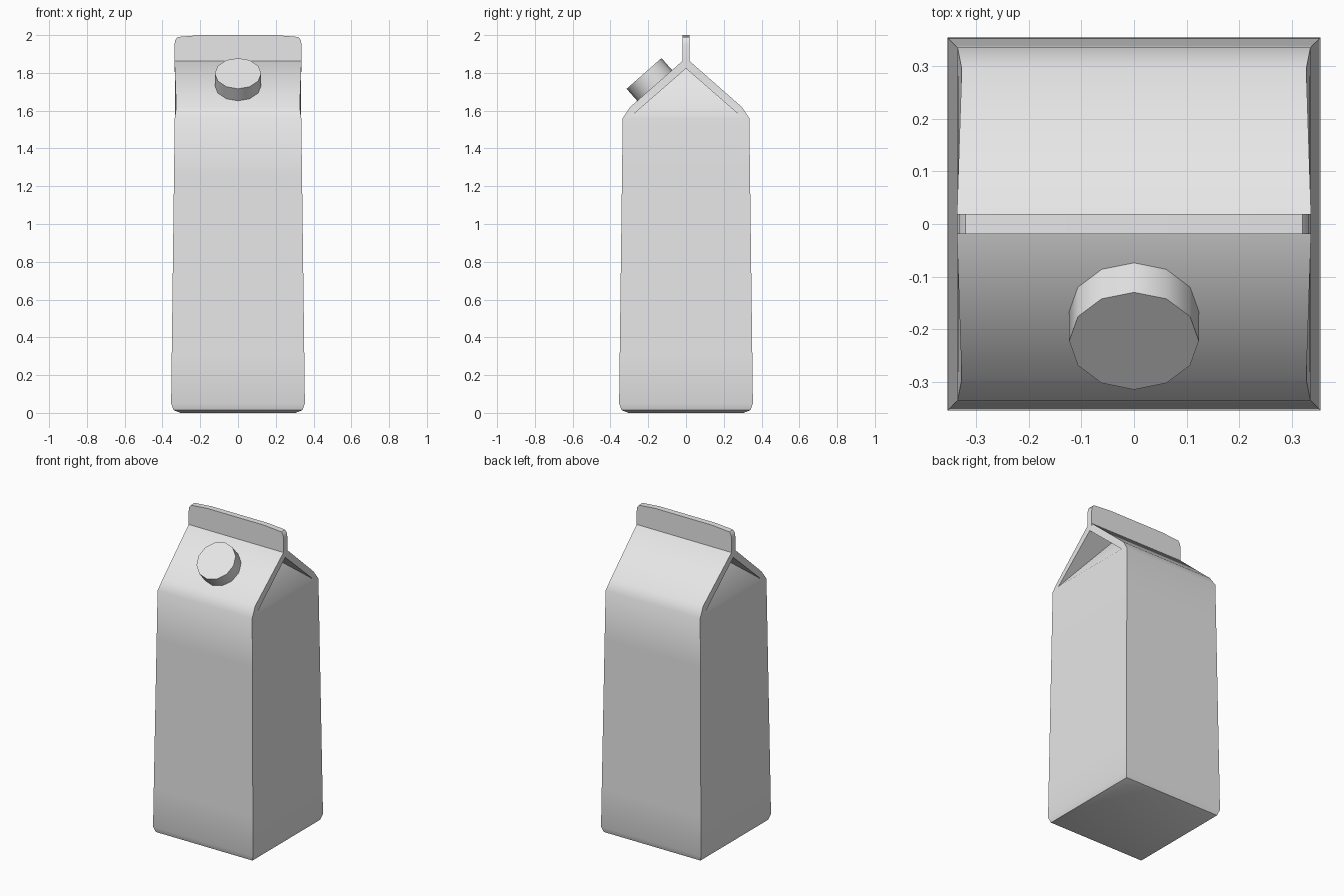
import bpy, bmesh, math
from mathutils import Vector, Matrix

cube = bpy.data.objects.get("Cube")
if cube:
    bpy.data.objects.remove(cube, do_unlink=True)

GREY = (0.8, 0.8, 0.8, 1.0)
mat = bpy.data.materials.new("carton_grey")
mat.use_nodes = True
mat.diffuse_color = GREY
mat.node_tree.nodes["Principled BSDF"].inputs["Base Color"].default_value = GREY


def finish(name, bm, angle):
    bmesh.ops.recalc_face_normals(bm, faces=bm.faces)
    mesh = bpy.data.meshes.new(name)
    bm.to_mesh(mesh)
    bm.free()
    mesh.materials.append(mat)
    obj = bpy.data.objects.new(name, mesh)
    bpy.context.collection.objects.link(obj)
    bpy.ops.object.select_all(action='DESELECT')
    obj.select_set(True)
    bpy.context.view_layer.objects.active = obj
    bpy.ops.object.shade_smooth_by_angle(angle=math.radians(angle))
    return obj


# Carton body: tapered square tube lofted through (half width, height) rings
bm = bmesh.new()
CORNERS = [(-1, -1), (1, -1), (1, 1), (-1, 1)]


def ring(hx, hy, z):
    return [bm.verts.new((hx * sx, hy * sy, z)) for sx, sy in CORNERS]


rings = [ring(h, h, z) for h, z in
         [(0.305, 0), (0.342, 0.015), (0.354, 0.05), (0.351, 0.3),
          (0.339, 1.25), (0.335, 1.56)]]
bm.faces.new(rings[0])
for low, high in zip(rings, rings[1:]):
    for i in range(4):
        j = (i + 1) % 4
        bm.faces.new((low[i], low[j], high[j], high[i]))

# Gable roof: front and back slopes with a softened eave
eave = rings[-1]
bend = ring(0.327, 0.295, 1.62)
ridge = ring(0.336, 0.02, 1.862)
bm.faces.new(ridge)
for low, high in ((eave, bend), (bend, ridge)):
    for i, j in ((0, 1), (2, 3)):
        bm.faces.new((low[i], low[j], high[j], high[i]))

# Folded-in gable ends, one on each side
for side, f, b in ((1, 1, 2), (-1, 0, 3)):
    foot_f = bm.verts.new((side * 0.333, -0.285, 1.575))
    foot_b = bm.verts.new((side * 0.333, 0.285, 1.575))
    peak = bm.verts.new((side * 0.335, 0, 1.823))
    fold = bm.verts.new((side * 0.15, 0, 1.823))
    bm.faces.new((eave[f], eave[b], foot_b, foot_f))
    bm.faces.new((foot_f, foot_b, fold))
    bm.faces.new((ridge[f], ridge[b], peak))
    for foot, i in ((foot_f, f), (foot_b, b)):
        bm.faces.new((eave[i], foot, bend[i]))
        bm.faces.new((bend[i], foot, peak, ridge[i]))
        bm.faces.new((foot, fold, peak))
finish("carton_body", bm, 42)

# Flat sealed fin along the ridge, with rounded upper corners
bm = bmesh.new()
half = [(0.336, 1.85), (0.336, 1.95), (0.332, 1.975), (0.32, 1.99), (0.2, 2.0)]
outline = half + [(-x, z) for x, z in reversed(half)]
face = bm.faces.new([bm.verts.new((x, -0.019, z)) for x, z in outline])
new = bmesh.ops.extrude_face_region(bm, geom=[face])["geom"]
bmesh.ops.translate(bm, vec=(0, 0.038, 0),
                    verts=[g for g in new if isinstance(g, bmesh.types.BMVert)])
finish("top_seal", bm, 30)

# Twelve-sided screw cap standing on the front slope
bm = bmesh.new()
normal = Vector((0, -0.66, 0.75)).normalized()
height = 0.11
place = (Matrix.Translation(Vector((0, -0.222, 1.797)) - normal * height / 2)
         @ normal.to_track_quat('Z', 'Y').to_matrix().to_4x4())
bmesh.ops.create_cone(bm, cap_ends=True, segments=12, radius1=0.123,
                      radius2=0.123, depth=height, matrix=place)
finish("screw_cap", bm, 40)
